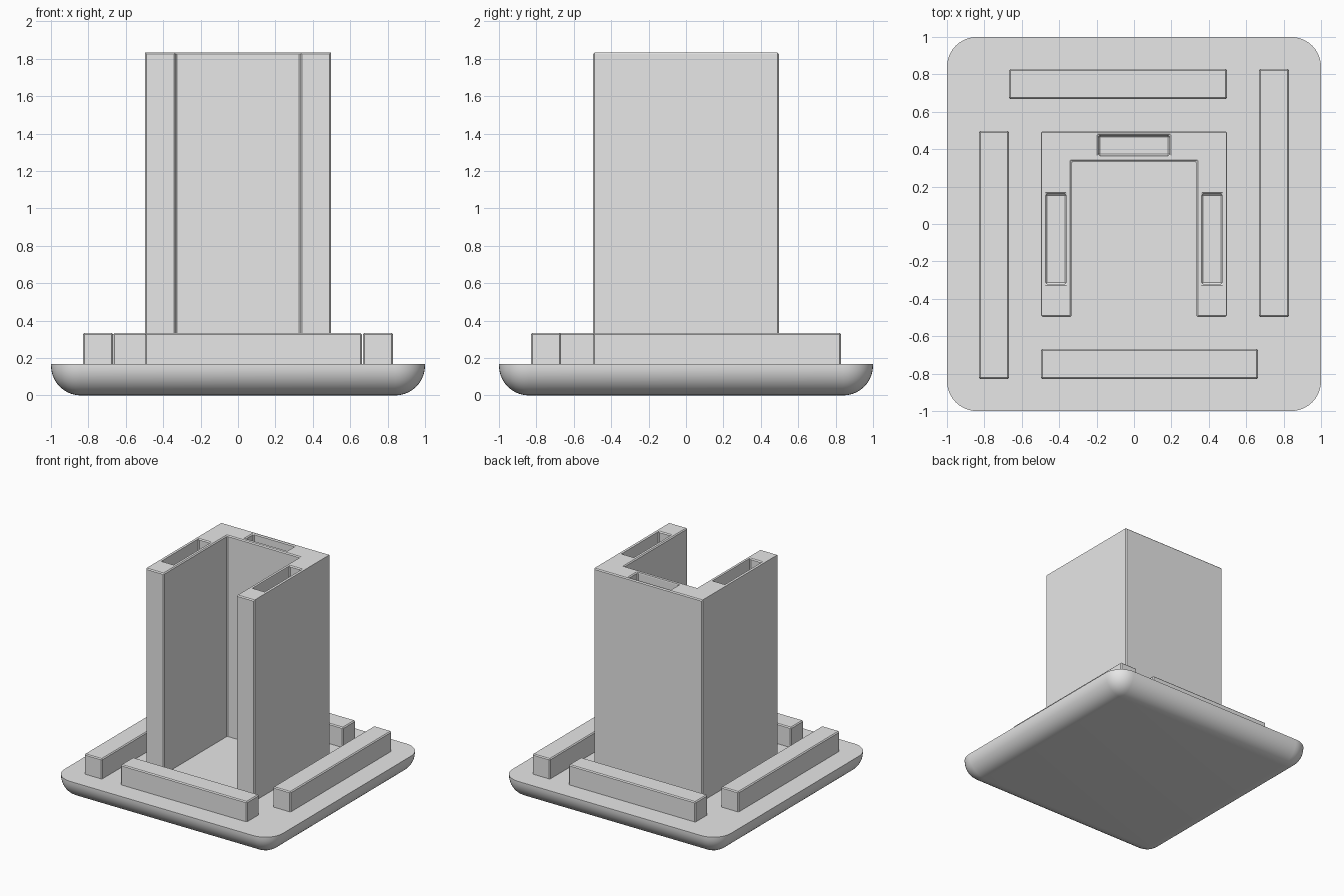
import bpy
import bmesh
from mathutils import Matrix, Vector

if "Cube" in bpy.data.objects:
    bpy.data.objects.remove(bpy.data.objects["Cube"], do_unlink=True)

BASE_TOP = 0.167
BAR_TOP = 0.333
TOWER_TOP = 1.833
SLOT_DEPTH = 0.17
EDGE = 0.008

grey = bpy.data.materials.new("light_grey")
grey.use_nodes = True
COLOUR = (0.8, 0.8, 0.8, 1.0)
grey.diffuse_color = COLOUR
grey.node_tree.nodes["Principled BSDF"].inputs["Base Color"].default_value = COLOUR


def finish(name, bm):
    """Turn a bmesh into a named, coloured object and make it active."""
    bmesh.ops.recalc_face_normals(bm, faces=bm.faces)
    mesh = bpy.data.meshes.new(name)
    bm.to_mesh(mesh)
    bm.free()
    mesh.materials.append(grey)
    obj = bpy.data.objects.new(name, mesh)
    bpy.context.collection.objects.link(obj)
    bpy.ops.object.select_all(action="DESELECT")
    obj.select_set(True)
    bpy.context.view_layer.objects.active = obj
    return obj


def add_box(bm, x, y, z):
    """Add a box from (low, high) pairs on each axis."""
    low, high = Vector((x[0], y[0], z[0])), Vector((x[1], y[1], z[1]))
    matrix = Matrix.Translation((low + high) / 2) @ Matrix.Diagonal((*(high - low), 1))
    bmesh.ops.create_cube(bm, size=1, matrix=matrix)


def soften(obj):
    """Fine chamfer along every sharp edge."""
    bevel = obj.modifiers.new("edge_chamfer", "BEVEL")
    bevel.width = EDGE
    bevel.segments = 1
    bevel.limit_method = "ANGLE"


# Base plate: rounded corners and underside, crisp flat top
bm = bmesh.new()
add_box(bm, (-1, 1), (-1, 1), (0, BASE_TOP))
rounded = [e for e in bm.edges if min(v.co.z for v in e.verts) < 0.01]
bmesh.ops.bevel(bm, geom=rounded, offset=0.16, segments=10, profile=0.5,
                affect="EDGES", clamp_overlap=True)
finish("base_plate", bm)
bpy.ops.object.shade_smooth_by_angle()

# Tower: U-shaped plan, open to the front
OUT, IN = 0.497, 0.333
half = [(OUT, -OUT), (OUT, OUT)]
inner = [(IN, IN), (IN, -OUT)]
plan = half + [(-x, y) for x, y in reversed(half)]
plan += [(-x, y) for x, y in reversed(inner)] + inner
bm = bmesh.new()
floor = bm.faces.new([bm.verts.new((x, y, BASE_TOP - 0.02)) for x, y in plan])
walls = bmesh.ops.extrude_face_region(bm, geom=[floor])["geom"]
bmesh.ops.translate(bm, vec=(0, 0, TOWER_TOP - BASE_TOP + 0.02),
                    verts=[v for v in walls if isinstance(v, bmesh.types.BMVert)])
if not any(len(f.verts) == 8 and f.calc_center_median().z < BASE_TOP for f in bm.faces):
    bm.faces.new([v for v in bm.verts if v.co.z < BASE_TOP])
tower_bm = bm

# Pockets sunk into the top of the three walls
bm = bmesh.new()
depth = (TOWER_TOP - SLOT_DEPTH, TOWER_TOP + 0.1)
add_box(bm, (-0.19, 0.19), (0.365, 0.473), depth)
for x in ((-0.473, -0.362), (0.362, 0.473)):
    add_box(bm, x, (-0.32, 0.16), depth)
cutter = finish("pocket_cutter", bm)
cutter.hide_render = True

tower = finish("tower", tower_bm)
cut = tower.modifiers.new("pockets", "BOOLEAN")
cut.operation = "DIFFERENCE"
cut.solver = "EXACT"
cut.object = cutter
bpy.ops.object.modifier_apply(modifier=cut.name)
bpy.data.objects.remove(cutter, do_unlink=True)
soften(tower)

# Low rails around the tower, paired by a half turn
NEAR, FAR = 0.667, 0.83
rails = {
    "left_rail": ((NEAR, FAR), (-OUT, FAR)),
    "right_rail": ((-FAR, -NEAR), (-FAR, OUT)),
    "back_rail": ((-NEAR, OUT), (NEAR, FAR)),
    "front_rail": ((-OUT, NEAR - 0.005), (-FAR, -NEAR)),
}
for name, (x, y) in rails.items():
    bm = bmesh.new()
    add_box(bm, x, y, (BASE_TOP - 0.02, BAR_TOP))
    soften(finish(name, bm))
